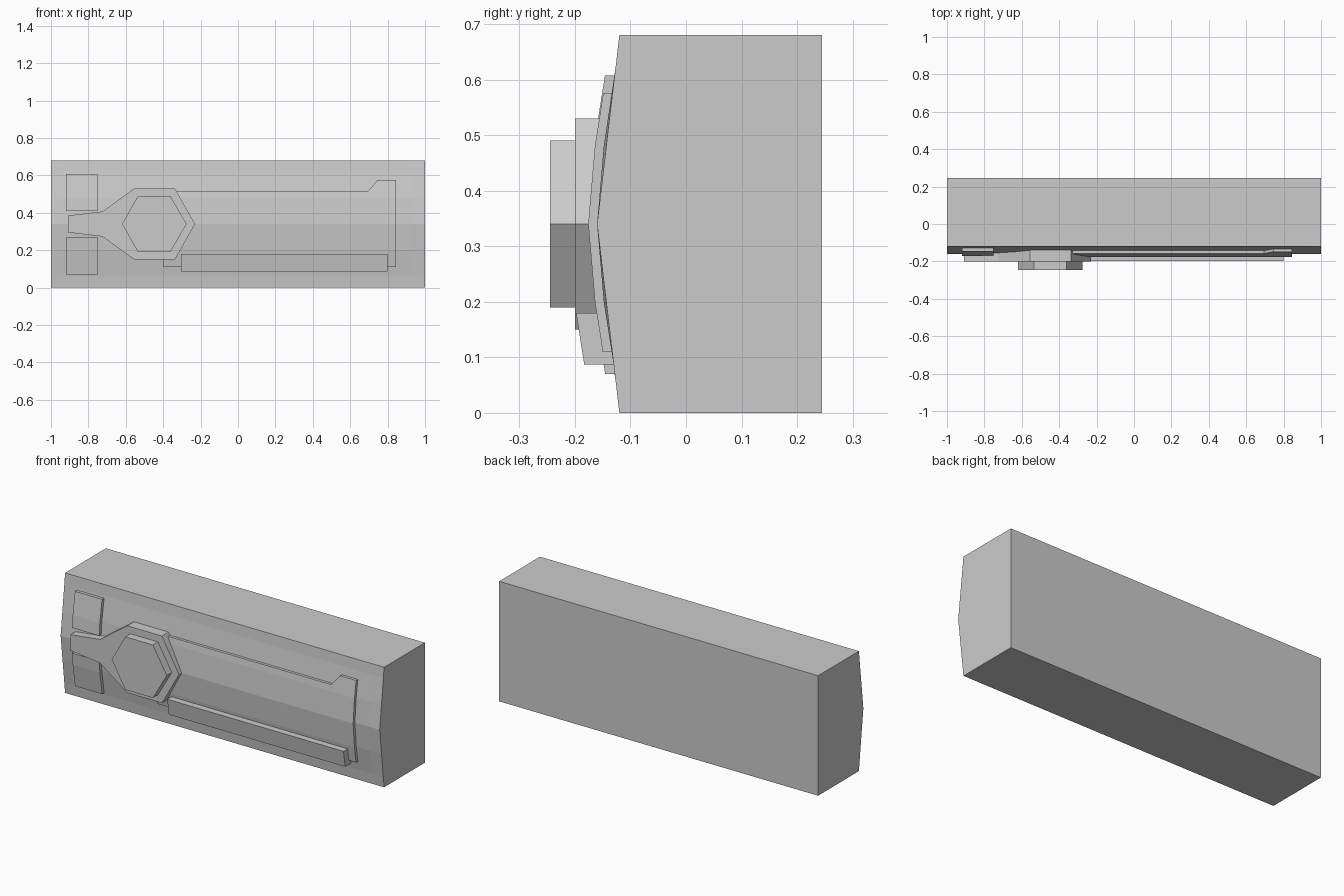
import bpy
import bmesh
from mathutils import Vector

cube = bpy.data.objects.get("Cube")
if cube:
    bpy.data.objects.remove(cube, do_unlink=True)

HEIGHT = 0.68
MIDDLE = HEIGHT / 2
BACK = 0.245
# Half profiles of the bowed front: (distance from mid height, y)
END_PROFILE = [(0, -0.16), (0.14, -0.1435), (0.28, -0.127), (0.34, -0.12)]
BULGE_PROFILE = [(0, -0.16), (0.14, -0.148), (0.28, -0.126), (0.34, -0.12)]

grey = bpy.data.materials.new("plain grey")
grey.use_nodes = True
colour = (0.6, 0.6, 0.6, 1)
grey.diffuse_color = colour
grey.node_tree.nodes["Principled BSDF"].inputs["Base Color"].default_value = colour


def front_y(z):
    """Depth of the bowed front at a given height."""
    d = abs(z - MIDDLE)
    for (d0, y0), (d1, y1) in zip(BULGE_PROFILE, BULGE_PROFILE[1:]):
        if d <= d1:
            return y0 + (y1 - y0) * (d - d0) / (d1 - d0)
    return BULGE_PROFILE[-1][1]


def finish(bm, name):
    bmesh.ops.recalc_face_normals(bm, faces=bm.faces)
    mesh = bpy.data.meshes.new(name)
    bm.to_mesh(mesh)
    bm.free()
    mesh.materials.append(grey)
    obj = bpy.data.objects.new(name, mesh)
    bpy.context.collection.objects.link(obj)
    return obj


def plate(name, outline, front, back, follow=False):
    """Extrude an x-z outline; a following plate bends with the bowed front."""
    bm = bmesh.new()
    bm.faces.new([bm.verts.new((x, 0, z)) for x, z in outline])
    if follow:
        for d in (-0.14, 0, 0.14):
            bmesh.ops.bisect_plane(bm, geom=bm.verts[:] + bm.edges[:] + bm.faces[:],
                                   plane_co=(0, 0, MIDDLE + d), plane_no=(0, 0, 1))
    ext = bmesh.ops.extrude_face_region(bm, geom=bm.faces[:], use_keep_orig=True)
    raised = {g for g in ext["geom"] if isinstance(g, bmesh.types.BMVert)}
    for v in bm.verts:
        base = front_y(v.co.z) if follow else 0
        v.co.y = base + (front if v in raised else back)
    return finish(bm, name)


def rectangle(x0, x1, z0, z1):
    return [(x0, z0), (x1, z0), (x1, z1), (x0, z1)]


def mirrored(half):
    """Complete an outline from its upper half."""
    return half + [(x, 2 * MIDDLE - z) for x, z in reversed(half) if abs(z - MIDDLE) > 0.001]


# Body: four cross-sections, the inner two bulging slightly
bm = bmesh.new()
sections = []
for x, half in ((-1, END_PROFILE), (-0.93, BULGE_PROFILE), (0.93, BULGE_PROFILE), (1, END_PROFILE)):
    profile = [(-d, y) for d, y in reversed(half)] + half[1:]
    points = [(x, y, MIDDLE + d) for d, y in profile]
    points += [(x, BACK, HEIGHT), (x, BACK, 0)]
    sections.append([bm.verts.new(p) for p in points])
for a, b in zip(sections, sections[1:]):
    count = len(a)
    for i in range(count):
        j = (i + 1) % count
        bm.faces.new((a[i], a[j], b[j], b[i]))
bm.faces.new(sections[0])
bm.faces.new(sections[-1])
finish(bm, "body")

# Long raised panel with a stepped upper corner
plate("main_panel", [(-0.4, 0.11), (0.845, 0.11), (0.845, 0.575), (0.745, 0.575),
                     (0.695, 0.515), (-0.4, 0.515)], -0.016, 0.02, True)

# Lower rail
plate("lower_rail", rectangle(-0.305, 0.8, 0.087, 0.18), -0.053, 0.02, True)

# Two pads beside the handle
for name, z in (("upper_pad", 0.41), ("lower_pad", 0.07)):
    plate(name, rectangle(-0.92, -0.75, z, z + 0.197), -0.018, 0.02, True)

# Handle plate widening into a hexagon, with a hexagonal boss on it
plate("handle_plate", mirrored([(-0.91, 0.385), (-0.725, 0.407), (-0.555, 0.53),
                                (-0.337, 0.53), (-0.23, MIDDLE)]), -0.2, -0.11)
plate("hexagon_boss", mirrored([(-0.62, MIDDLE), (-0.535, 0.49), (-0.362, 0.49),
                                (-0.275, MIDDLE)]), -0.245, -0.19)
